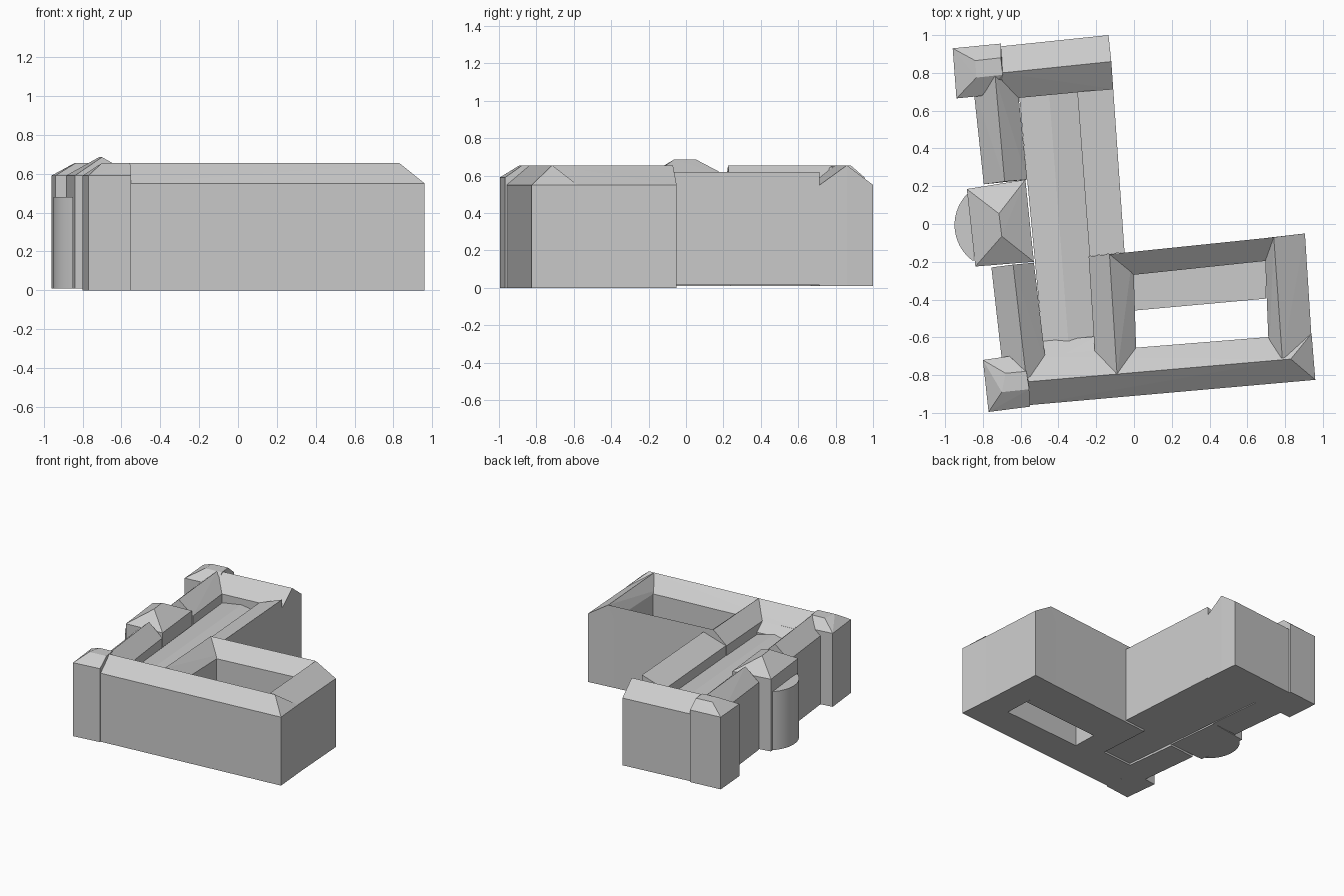
import bpy
import bmesh
import math

cube = bpy.data.objects.get("Cube")
if cube:
    bpy.data.objects.remove(cube, do_unlink=True)

EAVE, RIDGE, TOWER = 0.55, 0.655, 0.59

stone = bpy.data.materials.new("plain_grey")
stone.use_nodes = True
stone.diffuse_color = (0.6, 0.6, 0.6, 1)
stone.node_tree.nodes["Principled BSDF"].inputs["Base Color"].default_value = (0.6, 0.6, 0.6, 1)


def block(name, tops, base=0.0):
    """Solid block: each roof point is dropped to the ground and the hull is closed."""
    bm = bmesh.new()
    for x, y, z in tops:
        bm.verts.new((x, y, z))
        bm.verts.new((x, y, base))
    bmesh.ops.remove_doubles(bm, verts=bm.verts, dist=0.0005)
    res = bmesh.ops.convex_hull(bm, input=bm.verts)
    loose = {g for g in res["geom_interior"] + res["geom_unused"]
             if isinstance(g, bmesh.types.BMVert)}
    bmesh.ops.delete(bm, geom=list(loose), context="VERTS")
    bmesh.ops.dissolve_limit(bm, angle_limit=math.radians(0.5), verts=bm.verts, edges=bm.edges)
    bmesh.ops.recalc_face_normals(bm, faces=bm.faces)
    mesh = bpy.data.meshes.new(name)
    bm.to_mesh(mesh)
    bm.free()
    mesh.materials.append(stone)
    obj = bpy.data.objects.new(name, mesh)
    bpy.context.collection.objects.link(obj)
    return obj


def at(z, *points):
    return [(x, y, z) for x, y in points]


def wing(name, eaves, ridge, eave=EAVE, top=RIDGE, base=0.0):
    """Wing with a gabled, hipped or flat-topped roof."""
    return block(name, at(eave, *eaves) + at(top, *ridge), base)


# South wing, gabled to the west and hipped to the east
wing("south_wing",
     [(-0.57, -0.96), (0.96, -0.825), (0.94, -0.58), (-0.55, -0.70)],
     [(-0.56, -0.835), (0.83, -0.715)])
# Roof skirt running down into the west court
block("south_roof_skirt",
      at(0.60, (-0.50, -0.76), (-0.18, -0.735)) + at(0.49, (-0.48, -0.62), (-0.20, -0.595)))

# East wing and middle wing beside the open court
wing("east_wing",
     [(0.715, -0.70), (0.945, -0.68), (0.905, -0.05), (0.69, -0.075)],
     [(0.785, -0.71), (0.74, -0.07)])
wing("middle_wing",
     [(-0.20, -0.80), (0.015, -0.78), (-0.005, -0.148), (-0.24, -0.172)],
     [(-0.09, -0.795), (-0.13, -0.16)])
# Lean-to range with its high wall to the north
block("court_north_range",
      at(RIDGE, (-0.13, -0.16), (0.74, -0.07)) + at(EAVE, (-0.01, -0.27), (0.70, -0.195)))
block("court_terrace",
      at(0.30, (-0.02, -0.25), (0.70, -0.18), (0.70, -0.395), (-0.02, -0.46)))

# North wing, gabled to the east
wing("north_wing",
     [(-0.71, 0.94), (-0.135, 1.0), (-0.11, 0.715), (-0.69, 0.66)],
     [(-0.70, 0.80), (-0.12, 0.86)], base=0.01)

# Low central hall and the lean-to along its east side
block("central_hall",
      at(0.48, (-0.61, 0.70), (-0.48, -0.66)) + at(0.50, (-0.45, 0.70), (-0.345, -0.65))
      + at(0.47, (-0.30, 0.71), (-0.20, -0.64)), 0.015)
block("hall_lean_to",
      at(0.55, (-0.30, 0.70), (-0.235, -0.17)) + at(0.62, (-0.11, 0.715), (-0.05, -0.15)), 0.015)

# West wings either side of the entrance
wing("west_wing_north",
     [(-0.85, 0.72), (-0.795, 0.21), (-0.565, 0.235), (-0.62, 0.76)],
     [(-0.735, 0.78), (-0.685, 0.225)], base=0.01)
wing("west_wing_south",
     [(-0.755, -0.23), (-0.695, -0.76), (-0.465, -0.75), (-0.53, -0.205)],
     [(-0.64, -0.215), (-0.57, -0.82)])

# Corner towers with flat-topped hipped roofs
wing("north_corner_tower",
     [(-0.96, 0.93), (-0.94, 0.665), (-0.81, 0.678), (-0.69, 0.74), (-0.705, 0.955)],
     [(-0.84, 0.865), (-0.835, 0.775), (-0.695, 0.79), (-0.705, 0.88)], TOWER, base=0.01)
wing("south_corner_tower",
     [(-0.80, -0.72), (-0.77, -0.995), (-0.55, -0.967), (-0.57, -0.76), (-0.66, -0.70)],
     [(-0.68, -0.79), (-0.70, -0.89), (-0.555, -0.875), (-0.57, -0.78)], TOWER)

# Entrance pavilion with a round bay on its west face
wing("entrance_pavilion",
     [(-0.885, 0.185), (-0.575, 0.235), (-0.53, -0.20), (-0.84, -0.225)],
     [(-0.715, 0.055), (-0.70, -0.065)], TOWER, 0.685, 0.01)
arc = [math.radians(125 + 110 * i / 24) for i in range(25)]
bay = block("round_bay",
            at(0.48, *[(-0.715 + 0.235 * math.cos(a), -0.005 + 0.235 * math.sin(a)) for a in arc]), 0.01)

# Smooth only the curved wall of the bay
bpy.ops.object.select_all(action="DESELECT")
bay.select_set(True)
bpy.context.view_layer.objects.active = bay
bpy.ops.object.shade_smooth_by_angle(angle=math.radians(30))
